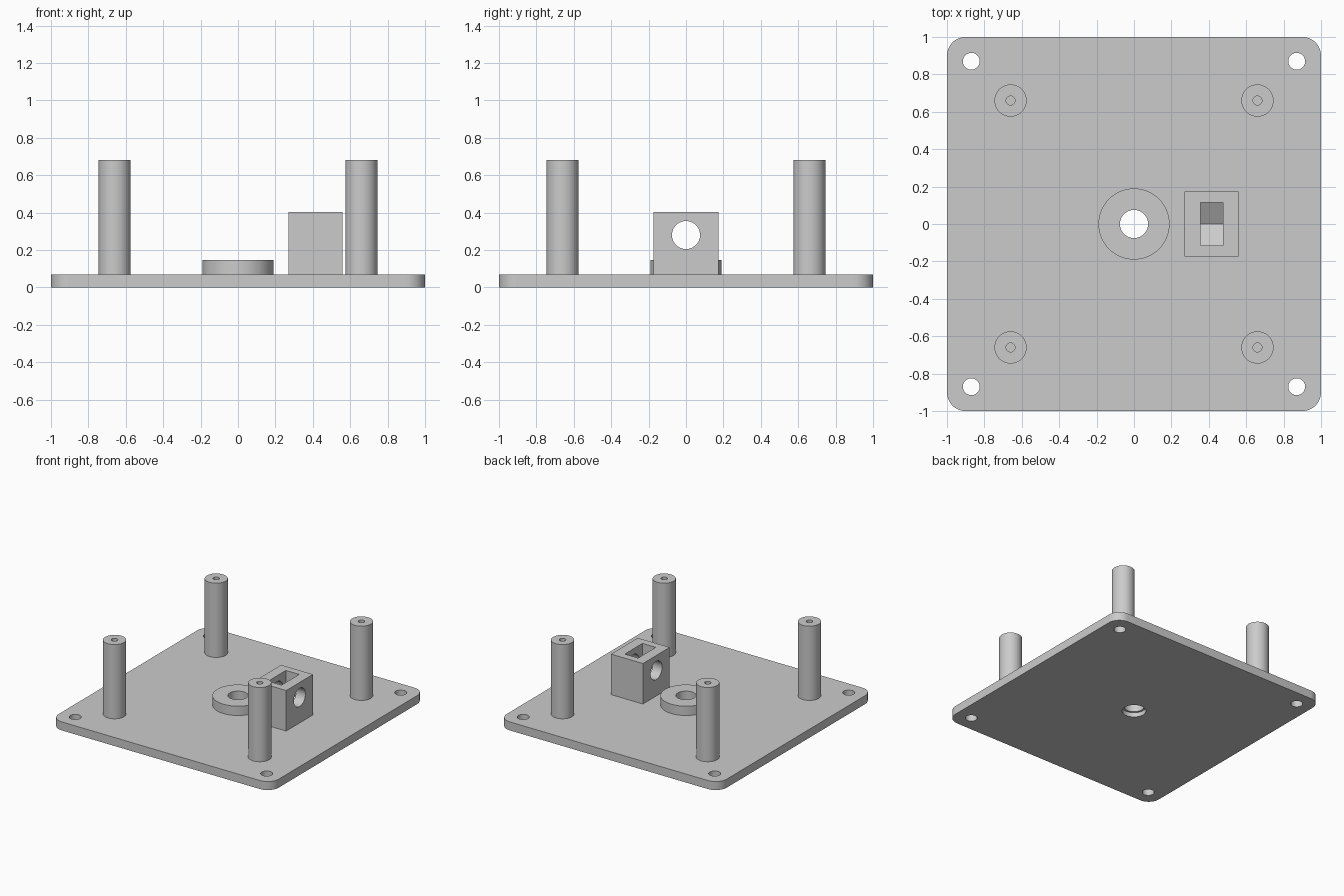
import bpy
import bmesh
from math import cos, sin, pi, radians
from mathutils import Matrix

cube = bpy.data.objects.get("Cube")
if cube:
    bpy.data.objects.remove(cube, do_unlink=True)

grey = bpy.data.materials.new("light_grey")
grey.use_nodes = True
COLOR = (0.6, 0.6, 0.6, 1)
grey.diffuse_color = COLOR
grey.node_tree.nodes["Principled BSDF"].inputs["Base Color"].default_value = COLOR


def prism(name, profile, low, high, matrix=Matrix()):
    """Extrude a closed 2D profile from low to high along local z."""
    bm = bmesh.new()
    face = bm.faces.new([bm.verts.new((x, y, low)) for x, y in profile])
    top = bmesh.ops.extrude_face_region(bm, geom=[face])["geom"]
    bmesh.ops.translate(bm, vec=(0, 0, high - low),
                        verts=[v for v in top if isinstance(v, bmesh.types.BMVert)])
    bmesh.ops.transform(bm, matrix=matrix, verts=bm.verts)
    bmesh.ops.recalc_face_normals(bm, faces=bm.faces)
    mesh = bpy.data.meshes.new(name)
    bm.to_mesh(mesh)
    bm.free()
    mesh.materials.append(grey)
    obj = bpy.data.objects.new(name, mesh)
    bpy.context.collection.objects.link(obj)
    return obj


def circle(x, y, r, n=64):
    return [(x + r * cos(2 * pi * i / n), y + r * sin(2 * pi * i / n)) for i in range(n)]


def rectangle(x0, x1, y0, y1):
    return [(x0, y0), (x1, y0), (x1, y1), (x0, y1)]


def rounded_square(half, r, n=12):
    points = []
    for k, (sx, sy) in enumerate([(1, 1), (-1, 1), (-1, -1), (1, -1)]):
        for i in range(n + 1):
            a = pi / 2 * (k + i / n)
            points.append((sx * (half - r) + r * cos(a), sy * (half - r) + r * sin(a)))
    return points


def activate(obj):
    bpy.ops.object.select_all(action="DESELECT")
    obj.select_set(True)
    bpy.context.view_layer.objects.active = obj


def cut(obj, *cutters):
    activate(obj)
    for cutter in cutters:
        cutter.hide_render = True
        mod = obj.modifiers.new("cut", "BOOLEAN")
        mod.operation = "DIFFERENCE"
        mod.solver = "EXACT"
        mod.object = cutter
        bpy.ops.object.modifier_apply(modifier=mod.name)
        bpy.data.objects.remove(cutter, do_unlink=True)


def smooth(obj):
    activate(obj)
    bpy.ops.object.shade_smooth_by_angle(angle=radians(30))


PLATE = 0.07
BORE = 0.075
corners = [(sx, sy) for sx in (-1, 1) for sy in (-1, 1)]

# Base plate with corner holes and a stepped centre hole
plate = prism("base_plate", rounded_square(1, 0.1), 0, PLATE)
cut(plate, *[prism("hole", circle(sx * 0.87, sy * 0.87, 0.045), -0.1, 0.2)
             for sx, sy in corners])
cut(plate, prism("hole", circle(0, 0, BORE), -0.1, 0.2),
    prism("recess", circle(0, 0, 0.09), -0.1, 0.037))
smooth(plate)

# Centre collar
collar = prism("centre_collar", circle(0, 0, 0.19), PLATE, 0.147)
cut(collar, prism("hole", circle(0, 0, BORE), 0, 0.2))
smooth(collar)

# Four standoff posts with screw holes
for sx, sy in corners:
    name = ("back" if sy > 0 else "front") + ("_left" if sx > 0 else "_right") + "_post"
    post = prism(name, circle(sx * 0.66, sy * 0.66, 0.086), PLATE, 0.68)
    cut(post, prism("hole", circle(sx * 0.66, sy * 0.66, 0.024, 32), 0.1, 0.8))
    smooth(post)

# Clamp block: sideways bore and a nut pocket that is open at the top
block = prism("clamp_block", rectangle(0.27, 0.56, -0.174, 0.174), PLATE, 0.403)
along_x = Matrix(((0, 0, 1, 0), (1, 0, 0, 0), (0, 1, 0, 0), (0, 0, 0, 1)))
AXIS = 0.28
HALF = 0.115
pocket = [(-HALF, 0.5), (-HALF, AXIS - HALF * 0.577), (0, AXIS - HALF * 1.155),
          (HALF, AXIS - HALF * 0.577), (HALF, 0.5)]
cut(block, prism("bore", circle(0, AXIS, BORE), 0.2, 0.7, along_x),
    prism("nut_pocket", pocket, 0.355, 0.476, along_x))
smooth(block)
